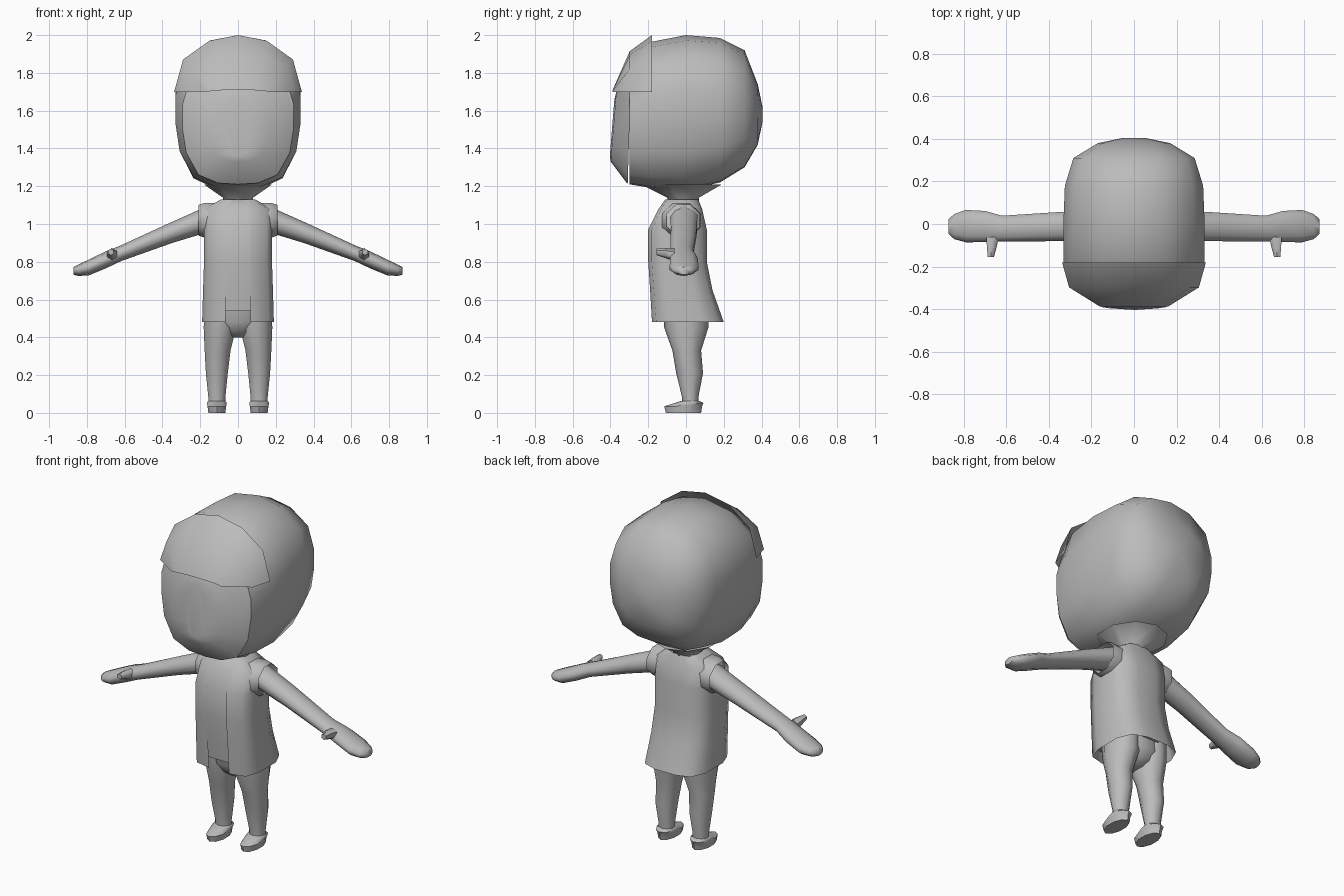
import bpy, bmesh, math
from mathutils import Vector

cube = bpy.data.objects.get("Cube")
if cube:
    bpy.data.objects.remove(cube, do_unlink=True)

grey = bpy.data.materials.new("plain_grey")
grey.use_nodes = True
grey.diffuse_color = (0.5, 0.5, 0.5, 1)
grey.node_tree.nodes["Principled BSDF"].inputs["Base Color"].default_value = (0.5, 0.5, 0.5, 1)


def loft(name, rings, closed=True, caps=(True, True), angle=60):
    """Skin a list of equally long point rings, with optional end caps."""
    bm = bmesh.new()
    rows = [[bm.verts.new(p) for p in ring] for ring in rings]
    n = len(rows[0])
    for a, b in zip(rows, rows[1:]):
        for i in range(n if closed else n - 1):
            j = (i + 1) % n
            bm.faces.new((a[i], a[j], b[j], b[i]))
    for row, cap in zip((rows[0], rows[-1]), caps):
        if cap:
            bm.faces.new(row)
    bmesh.ops.recalc_face_normals(bm, faces=bm.faces)
    # Make sure that open shells face outwards
    middle = sum((v.co for v in bm.verts), Vector()) / len(bm.verts)
    if sum((f.calc_center_median() - middle).dot(f.normal) * f.calc_area() for f in bm.faces) < 0:
        bmesh.ops.reverse_faces(bm, faces=bm.faces)
    mesh = bpy.data.meshes.new(name)
    bm.to_mesh(mesh)
    bm.free()
    mesh.materials.append(grey)
    obj = bpy.data.objects.new(name, mesh)
    bpy.context.collection.objects.link(obj)
    bpy.ops.object.select_all(action="DESELECT")
    obj.select_set(True)
    bpy.context.view_layer.objects.active = obj
    bpy.ops.object.shade_smooth_by_angle(angle=math.radians(angle))
    return obj


def circle(n=10):
    return [(math.cos(2 * math.pi * (i + 0.5) / n), math.sin(2 * math.pi * (i + 0.5) / n))
            for i in range(n)]


def flat_ring(z, x, rx, front, back, shape):
    """Horizontal ring between a front and a back depth."""
    yc, ry = (front + back) / 2, (back - front) / 2
    return [(x + rx * u, yc + ry * v, z) for u, v in shape]


def side_ring(x, y, z, ry, rz, n=10):
    """Upright ring across an arm."""
    return [(x, y + ry * u, z + rz * v) for u, v in circle(n)]


def mirrored(half):
    """Complete an outline that starts and ends on the middle line."""
    return half + [(-u, v) for u, v in half[-2:0:-1]]


# Head: rounded outline swept from front to back
head_shape = mirrored([(0, 1), (.45, .93), (.86, .67), (1, .25), (1, -.1),
                       (.93, -.5), (.71, -.85), (.36, -.98), (0, -1)])


def head_ring(y, w, bottom, top, tilt=0):
    zc, rz = (bottom + top) / 2, (top - bottom) / 2
    return [(w * u, y + tilt * (zc + rz * v - 1.5), zc + rz * v) for u, v in head_shape]


loft("head", [head_ring(*r) for r in (
    (-.30, .295, 1.21, 1.88), (-.18, .332, 1.19, 1.965), (0, .332, 1.18, 2.0),
    (.18, .325, 1.22, 1.985), (.31, .285, 1.30, 1.92), (.38, .17, 1.42, 1.74),
    (.405, .05, 1.54, 1.62))])
loft("face", [head_ring(*r) for r in (
    (-.30, .295, 1.21, 1.88, .03), (-.385, .16, 1.33, 1.70, .08),
    (-.392, .05, 1.36, 1.66, .08))], caps=(False, True))

# Fringe: half dome over the forehead
arch = [(1, 0), (.86, .57), (.45, .9), (0, 1), (-.45, .9), (-.86, .57), (-1, 0)]
loft("fringe", [[(w * u, y, 1.7 + h * v) for u, v in arch] for y, w, h in (
    (-.18, .338, .30), (-.298, .305, .215), (-.388, .16, .01))],
    closed=False, caps=(False, False))

# Neck flaring into the underside of the head
loft("neck", [flat_ring(z, 0, rx, f, b, circle()) for z, rx, f, b in (
    (1.04, .07, -.07, .06), (1.14, .085, -.10, .07), (1.21, .19, -.24, .19))])

# Vest, open down the front, over a shirt
half_vest = [(.35, -1), (.85, -.88), (1, -.45), (1, .4), (.8, .85), (.35, 1)]
vest_shape = half_vest + [(-u, v) for u, v in reversed(half_vest)]
vest_rows = ((.48, .19, -.18, .20), (.65, .185, -.19, .14), (.80, .18, -.20, .11),
             (.97, .18, -.20, .11), (1.08, .18, -.145, .085), (1.13, .09, -.11, .065))
loft("vest", [flat_ring(z, 0, w, f, b, vest_shape) for z, w, f, b in vest_rows],
     closed=False, caps=(False, False))
loft("shirt", [flat_ring(z, 0, w - .008, f + .006, b - .01, vest_shape)
               for z, w, f, b in ((.54, .18, -.178, .13),) + vest_rows[1:]])

# Hips
loft("hips", [flat_ring(z, 0, rx, f, b, circle(12)) for z, rx, f, b in (
    (.60, .165, -.13, .11), (.48, .165, -.12, .115), (.43, .11, -.09, .09),
    (.40, .04, -.05, .05))])

for side, s in (("left", 1), ("right", -1)):
    # Sleeve
    loft(side + "_sleeve", [side_ring(s * x, y, z, ry, rz, 8) for x, y, z, ry, rz in (
        (.12, -.03, 1.02, .11, .10), (.175, -.025, 1.02, .11, .10),
        (.208, -.015, 1.02, .095, .088))], caps=(True, False))
    # Arm and hand
    loft(side + "_arm", [side_ring(s * x, *r) for x, *r in (
        (.15, -.01, 1.03, .075, .07), (.35, -.012, .955, .072, .056),
        (.62, -.022, .845, .064, .042), (.70, -.012, .81, .077, .045),
        (.79, -.01, .77, .080, .042), (.845, -.012, .755, .062, .030),
        (.872, -.012, .752, .036, .02))])
    # Thumb
    loft(side + "_thumb", [[(s * (x + r * u), y, z + r * v) for u, v in circle(6)]
                           for x, y, z, r in ((.665, -.06, .835, .034), (.668, -.105, .845, .027),
                                              (.673, -.155, .852, .017))])
    # Leg
    loft(side + "_leg", [flat_ring(z, s * x, rx, f, b, circle()) for z, x, rx, f, b in (
        (.56, .095, .088, -.12, .12), (.45, .096, .090, -.115, .118),
        (.33, .108, .072, -.072, .08), (.21, .112, .061, -.052, .09),
        (.08, .112, .047, -.02, .065), (.04, .112, .047, -.02, .065))])
    # Shoe
    loft(side + "_shoe", [flat_ring(z, s * .112, rx, f, b, circle()) for z, rx, f, b in (
        (0, .047, -.107, .08), (.035, .052, -.115, .085),
        (.052, .055, -.06, .092), (.064, .048, -.025, .07))], angle=40)
